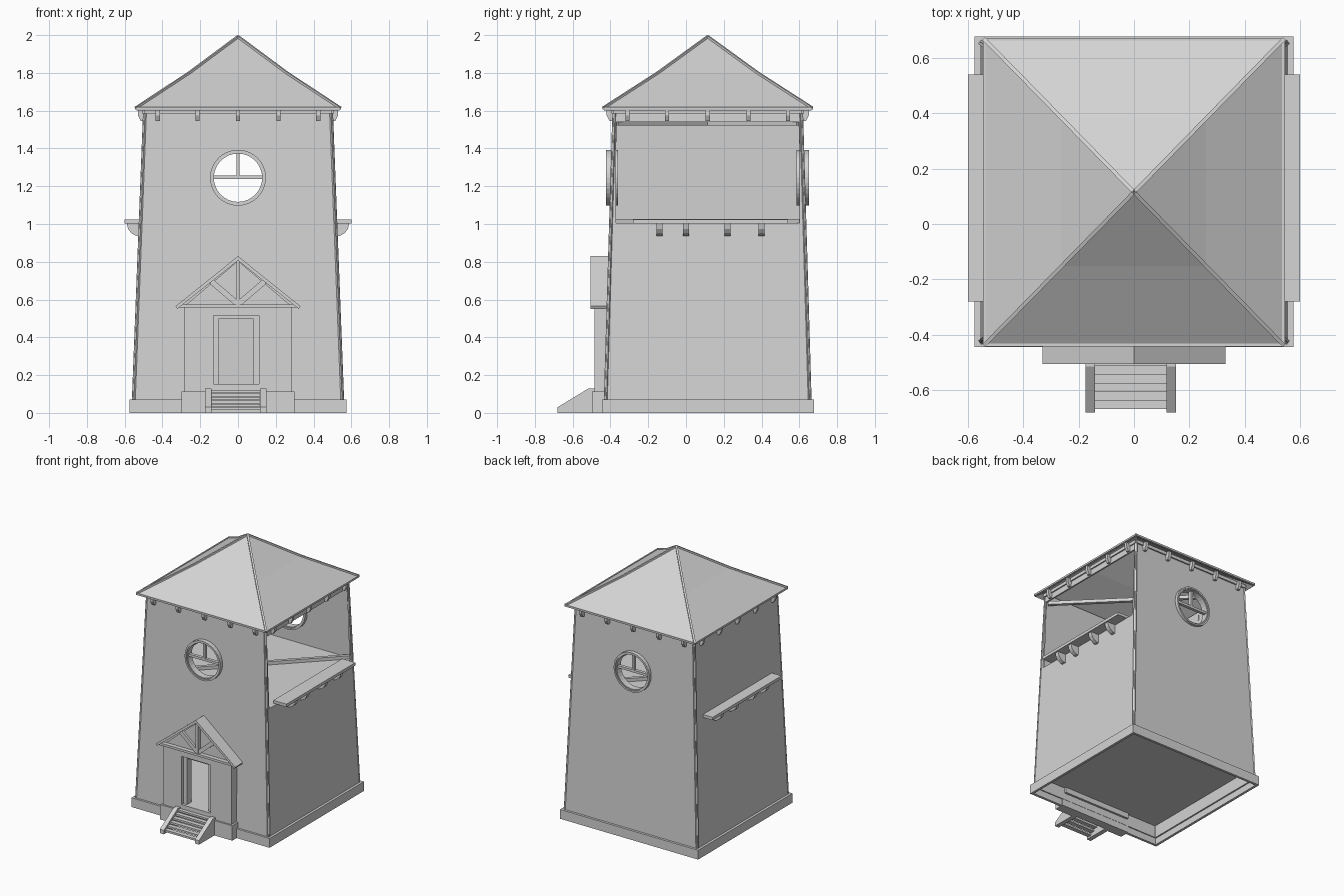
import bpy, bmesh, math
from mathutils import Vector, Matrix

if "Cube" in bpy.data.objects:
    bpy.data.objects.remove(bpy.data.objects["Cube"])

CY = 0.115  # y centre of the tower

grey = bpy.data.materials.new("plain_grey")
grey.diffuse_color = (0.66, 0.66, 0.66, 1)
grey.use_nodes = True
grey.node_tree.nodes["Principled BSDF"].inputs["Base Color"].default_value = grey.diffuse_color


def finish(name, bm):
    bmesh.ops.recalc_face_normals(bm, faces=bm.faces[:])
    me = bpy.data.meshes.new(name)
    bm.to_mesh(me)
    bm.free()
    me.materials.append(grey)
    ob = bpy.data.objects.new(name, me)
    bpy.context.collection.objects.link(ob)
    return ob


def box(name, lo, hi):
    lo, hi = Vector(lo), Vector(hi)
    bm = bmesh.new()
    bmesh.ops.create_cube(bm, size=1, matrix=Matrix.Translation((lo + hi) / 2)
                          @ Matrix.Diagonal((*(hi - lo), 1)))
    return finish(name, bm)


def beam(name, p, q, w, h):
    p, q = Vector(p), Vector(q)
    d = q - p
    bm = bmesh.new()
    bmesh.ops.create_cube(bm, size=1, matrix=Matrix.Translation((p + q) / 2)
                          @ d.to_track_quat('Y', 'Z').to_matrix().to_4x4()
                          @ Matrix.Diagonal((w, d.length, h, 1)))
    return finish(name, bm)


def prism(name, pts, axis, a, b):
    """Extrude a 2D profile (u, z) along x or y from a to b."""
    bm = bmesh.new()
    place = (lambda u, z, t: (t, u, z)) if axis == 'x' else (lambda u, z, t: (u, t, z))
    f = bm.faces.new([bm.verts.new(place(u, z, a)) for u, z in pts])
    r = bmesh.ops.extrude_face_region(bm, geom=[f])
    move = (b - a, 0, 0) if axis == 'x' else (0, b - a, 0)
    bmesh.ops.translate(bm, vec=move, verts=[g for g in r['geom'] if isinstance(g, bmesh.types.BMVert)])
    return finish(name, bm)


def half(z):
    """Half width and half depth of the tapering tower at height z."""
    t = (z - 0.05) / 1.55
    return 0.557 - 0.060 * t, 0.545 - 0.046 * t


def frustum(name, z0, z1, inset):
    bm = bmesh.new()
    rings = []
    for z in (z0, z1):
        hx, hy = half(z)
        hx, hy = hx - inset, hy - inset
        rings.append([bm.verts.new((sx * hx, CY + sy * hy, z))
                      for sx, sy in ((-1, -1), (1, -1), (1, 1), (-1, 1))])
    for i in range(4):
        j = (i + 1) % 4
        bm.faces.new((rings[0][i], rings[0][j], rings[1][j], rings[1][i]))
    for r in rings:
        bm.faces.new(r)
    return finish(name, bm)


def cut(ob, cutter):
    m = ob.modifiers.new("cut", 'BOOLEAN')
    m.operation, m.solver, m.object = 'DIFFERENCE', 'EXACT', cutter
    cutter.hide_render = True
    cutter.display_type = 'WIRE'


# Tower walls: hollow, round windows front and back, open upper right side, doorway
walls = frustum("tower_walls", 0.05, 1.61, 0)
cut(walls, frustum("cutter_inside", -0.1, 1.8, 0.012))
bm = bmesh.new()
bmesh.ops.create_cone(bm, cap_ends=True, segments=32, radius1=0.13, radius2=0.13, depth=3,
                      matrix=Matrix.Translation((0, 0, 1.245)) @ Matrix.Rotation(math.pi / 2, 4, 'X'))
cut(walls, finish("cutter_windows", bm))
cut(walls, box("cutter_side_opening", (0.3, CY - 0.485, 1.005), (0.8, CY + 0.485, 1.54)))
doorway = box("cutter_doorway", (-0.13, -0.6, 0.152), (0.11, -0.3, 0.515))
cut(walls, doorway)

# Corner posts
for sx in (-1, 1):
    for sy in (-1, 1):
        (ax, ay), (bx, by) = half(0.05), half(1.6)
        beam("corner_post", (sx * (ax - 0.007), CY + sy * (ay - 0.007), 0.05),
             (sx * (bx - 0.007), CY + sy * (by - 0.007), 1.6), 0.018, 0.018)

# Plinth ring and floors
plinth = box("plinth", (-0.575, -0.445, 0), (0.575, 0.677, 0.07))
cut(plinth, box("cutter_plinth", (-0.556, -0.426, -0.1), (0.556, 0.658, 0.2)))
box("ground_floor", (-0.547, -0.425, 0.14), (0.547, 0.65, 0.152))
box("upper_floor", (-0.515, CY - 0.51, 0.988), (0.51, CY + 0.51, 1.003))

# Tie beams inside
for s in (-1, 1):
    beam("roof_tie", (0.48, CY - s * 0.48, 1.535), (-0.48, CY + s * 0.48, 1.535), 0.025, 0.025)
beam("floor_tie", (0.5, CY + 0.5, 1.015), (-0.5, CY - 0.5, 1.015), 0.025, 0.025)

# Round window frames and bars
for name, y in (("front", CY - 0.507), ("back", CY + 0.503)):
    bm = bmesh.new()
    N = 32
    prof = [(0.128, -0.025), (0.128, 0.025), (0.136, 0.025), (0.136, 0.032), (0.148, 0.032),
            (0.148, -0.032), (0.136, -0.032), (0.136, -0.025)]
    rings = []
    for i in range(N):
        a = 2 * math.pi * i / N
        rings.append([bm.verts.new((r * math.cos(a), y + d, 1.245 + r * math.sin(a))) for r, d in prof])
    for i in range(N):
        for k in range(len(prof)):
            l = (k + 1) % len(prof)
            bm.faces.new((rings[i][k], rings[i][l], rings[(i + 1) % N][l], rings[(i + 1) % N][k]))
    finish(name + "_window_frame", bm)
    box(name + "_window_crossbar", (-0.13, y - 0.012, 1.238), (0.13, y + 0.012, 1.256))
    box(name + "_window_upright", (-0.009, y - 0.012, 1.25), (0.009, y + 0.012, 1.375))

# Side ledges on rounded brackets
for s in (-1, 1):
    box("side_ledge", (min(s * 0.49, s * 0.6), -0.28, 1.003), (max(s * 0.49, s * 0.6), 0.54, 1.025))
    arc = [(s * (0.515 + 0.073 * math.cos(t)), 1.0 - 0.066 * math.sin(t))
           for t in (0, 0.4, 0.8, 1.2, math.pi / 2)]
    for y in (-0.14, 0.0, 0.22, 0.4):
        prism("ledge_bracket", [(s * 0.515, 1.004), (s * 0.588, 1.004)] + arc, 'y', y - 0.016, y + 0.016)

# Slightly flared pyramid roof, open beneath
LEVELS = [(0.54, 0.552, 1.613), (0.26, 0.266, 1.797), (0, 0, 1.99)]
CORNERS = ((-1, -1), (1, -1), (1, 1), (-1, 1))
pt = lambda c, l: Vector((c[0] * LEVELS[l][0], CY + c[1] * LEVELS[l][1], LEVELS[l][2]))
bm = bmesh.new()
v = [[bm.verts.new(pt(c, l)) for c in CORNERS] for l in (0, 1)]
apex = bm.verts.new(pt((0, 0), 2))
for i in range(4):
    j = (i + 1) % 4
    bm.faces.new((v[0][i], v[0][j], v[1][j], v[1][i]))
    bm.faces.new((v[1][i], v[1][j], apex))
roof = finish("roof", bm)
sol = roof.modifiers.new("thickness", 'SOLIDIFY')
sol.thickness, sol.offset = 0.012, -1
for i, c in enumerate(CORNERS):
    beam("roof_hip", pt(c, 0), pt(c, 1), 0.014, 0.016)
    beam("roof_hip", pt(c, 1), pt(c, 2), 0.014, 0.016)
    beam("eave_board", pt(c, 0), pt(CORNERS[(i + 1) % 4], 0), 0.01, 0.014)

# Wall-top beams and rafter tails
hx, hy = 0.497, 0.5
for s in (-1, 1):
    box("wall_beam_side", (s * hx - 0.01, CY - hy, 1.585), (s * hx + 0.01, CY + hy, 1.61))
    box("wall_beam_end", (-hx, CY + s * hy - 0.01, 1.585), (hx, CY + s * hy + 0.01, 1.61))
    for k in (-0.425, -0.215, 0, 0.215, 0.425):
        for base, ax, c in ((s * 0.485, 'y', CY + k), (CY + s * 0.49, 'x', k)):
            prism("rafter_tail", [(base, 1.545), (base + s * 0.03, 1.545), (base + s * 0.045, 1.575),
                                  (base + s * 0.045, 1.608), (base, 1.608)], ax, c - 0.011, c + 0.011)

# Porch with open doorway and frame
porch = box("porch", (-0.285, -0.485, 0.1), (0.285, -0.40, 0.565))
cut(porch, doorway)
for lo, hi in ((-0.3, -0.165), (0.145, 0.3)):
    box("porch_base", (lo, -0.497, 0), (hi, -0.42, 0.112))
box("porch_threshold", (-0.17, -0.485, 0), (0.15, -0.42, 0.152))
for x in (-0.13, 0.08):
    box("door_jamb", (x, -0.465, 0.152), (x + 0.03, -0.41, 0.515))
box("door_head", (-0.13, -0.465, 0.5), (0.11, -0.41, 0.515))

# Porch gable roof and truss
prism("porch_gable", [(-0.29, 0.56), (0.29, 0.56), (0, 0.805)], 'y', -0.46, -0.39)
prism("porch_roof", [(-0.33, 0.565), (0, 0.83), (0.33, 0.565), (0.322, 0.55), (0, 0.806), (-0.322, 0.55)],
      'y', -0.505, -0.38)
box("truss_tie", (-0.31, -0.497, 0.558), (0.31, -0.465, 0.575))
box("truss_post", (-0.009, -0.49, 0.57), (0.009, -0.455, 0.81))
for s in (-1, 1):
    beam("truss_strut", (0, -0.475, 0.575), (s * 0.14, -0.475, 0.695), 0.018, 0.03)

# Front steps
for x in (-0.175, 0.117):
    prism("stair_side", [(-0.68, 0), (-0.68, 0.03), (-0.515, 0.13), (-0.47, 0.13), (-0.47, 0)],
          'x', x, x + 0.034)
for i in range(6):
    y, z = -0.668 + i * 0.031, 0.014 + i * 0.0185
    box("stair_tread", (-0.145, y, z), (0.12, y + 0.034, z + 0.014))
